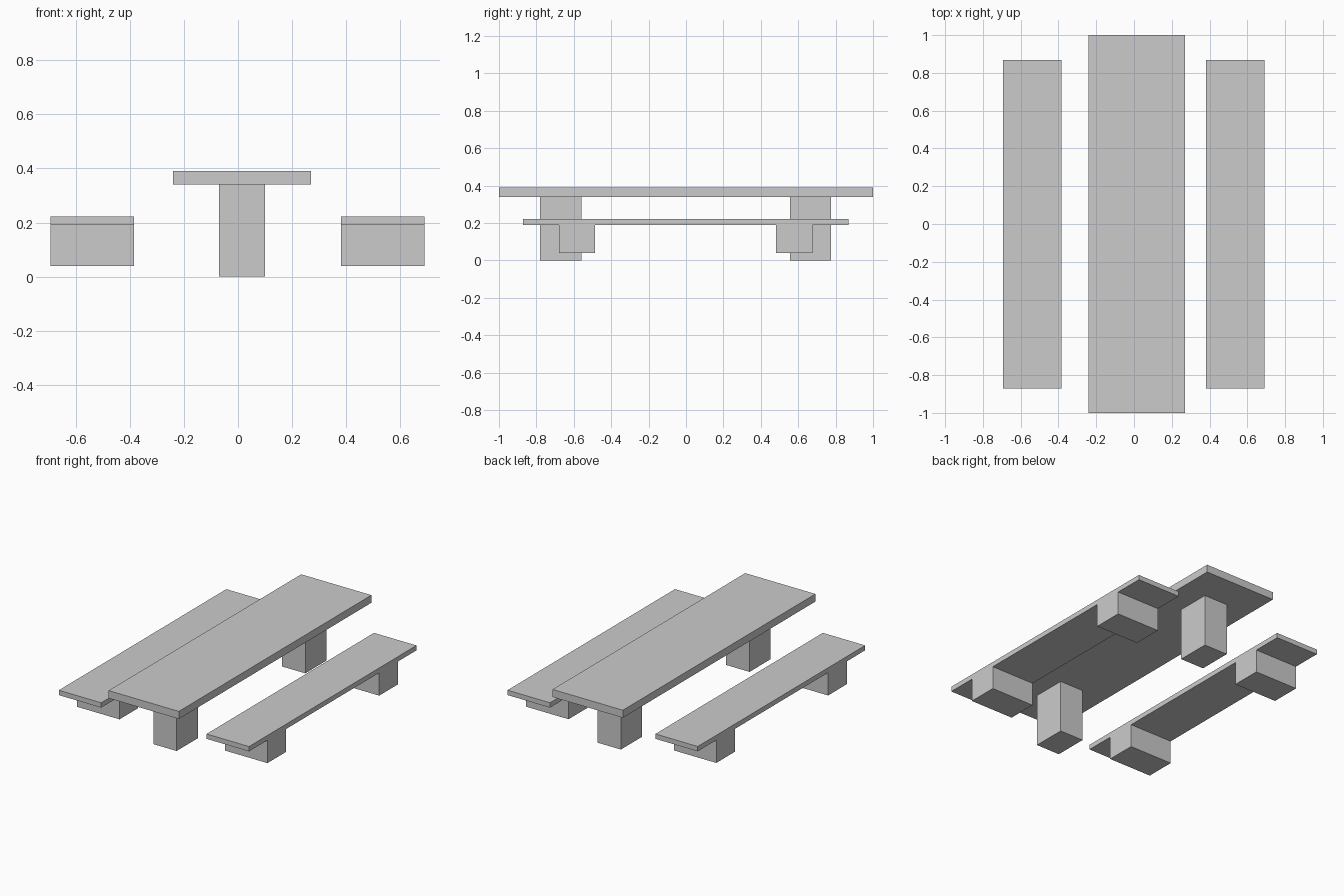
import bpy

if "Cube" in bpy.data.objects:
    bpy.data.objects.remove(bpy.data.objects["Cube"])


def box(name, x, y, z):
    """Box from (min, max) ranges on each axis."""
    bpy.ops.mesh.primitive_cube_add(size=1, location=[sum(r) / 2 for r in (x, y, z)])
    ob = bpy.context.object
    ob.name = name
    ob.scale = [r[1] - r[0] for r in (x, y, z)]
    bpy.ops.object.transform_apply(location=False, rotation=False, scale=True)
    return ob


def leg_pair(name, x, front, back, z):
    box(name + "_front_leg", x, front, z)
    box(name + "_back_leg", x, back, z)


# Table: slab on two block legs
box("table_top", (-0.241, 0.27), (-1, 1), (0.34, 0.39))
leg_pair("table", (-0.07, 0.10), (-0.78, -0.56), (0.556, 0.776), (0, 0.34))

# Benches: thin seats on full-width blocks
for side, x in (("left", (-0.693, -0.385)), ("right", (0.381, 0.69))):
    box(side + "_bench_seat", x, (-0.871, 0.868), (0.19, 0.222))
    leg_pair(side + "_bench", x, (-0.68, -0.486), (0.481, 0.675), (0.04, 0.19))
